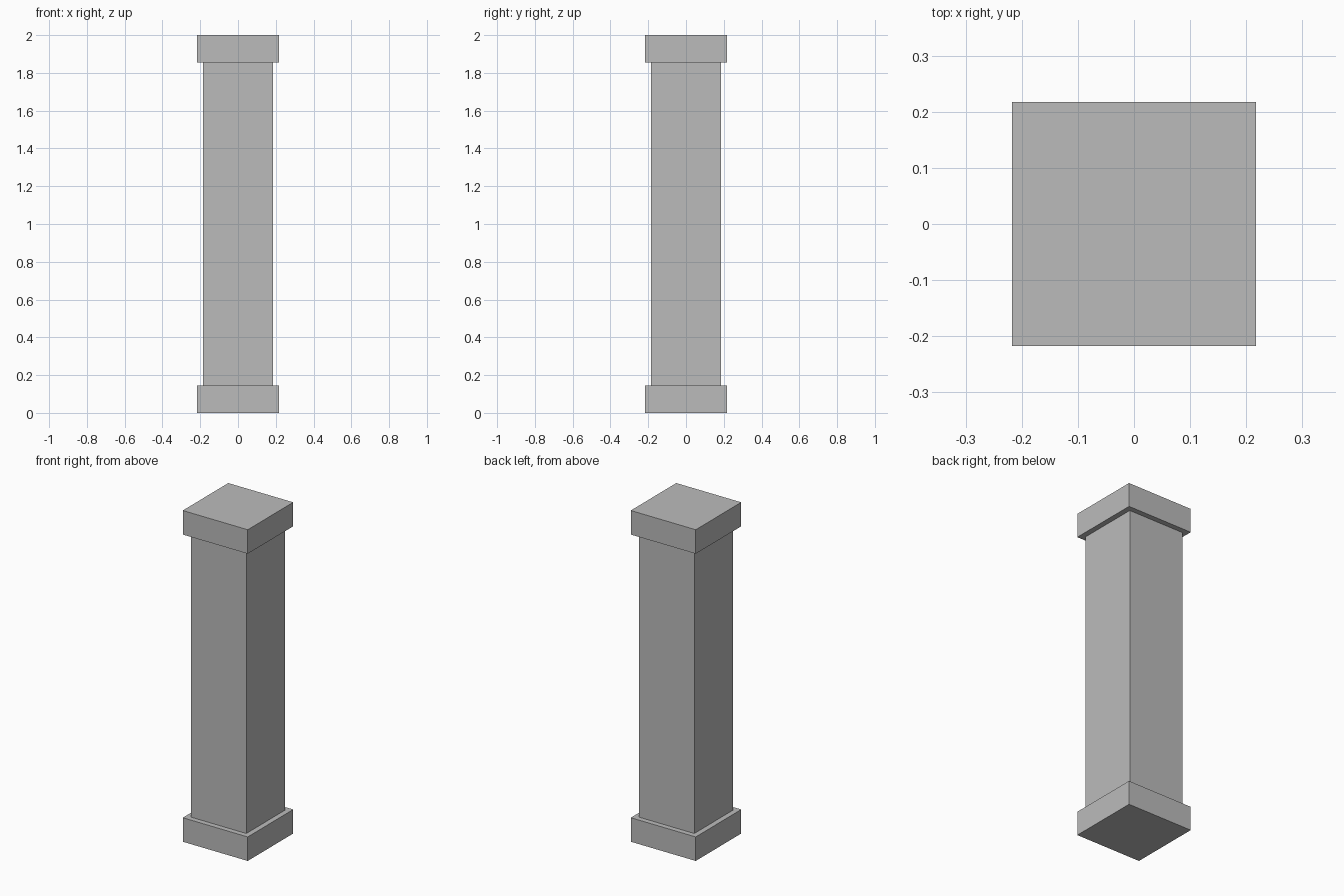
import bpy

default_cube = bpy.data.objects.get("Cube")
if default_cube:
    bpy.data.objects.remove(default_cube, do_unlink=True)

HEIGHT = 2.0
BLOCK_WIDTH = 0.434
BLOCK_HEIGHT = 0.145
SHAFT_WIDTH = 0.37

# Single stone colour
stone = bpy.data.materials.new("grey_stone")
stone.use_nodes = True
colour = (0.5, 0.5, 0.5, 1.0)
stone.diffuse_color = colour
stone.node_tree.nodes["Principled BSDF"].inputs["Base Color"].default_value = colour


def square_block(name, width, bottom, top):
    """Add a square block spanning the given heights."""
    bpy.ops.mesh.primitive_cube_add(size=1, location=(0, 0, (bottom + top) / 2))
    block = bpy.context.object
    block.name = name
    block.scale = (width, width, top - bottom)
    bpy.ops.object.transform_apply(location=False, rotation=False, scale=True)
    block.data.materials.append(stone)
    return block


# Plinth, shaft and capital, stacked
square_block("base", BLOCK_WIDTH, 0, BLOCK_HEIGHT)
square_block("shaft", SHAFT_WIDTH, BLOCK_HEIGHT, HEIGHT - BLOCK_HEIGHT)
square_block("capital", BLOCK_WIDTH, HEIGHT - BLOCK_HEIGHT, HEIGHT)
